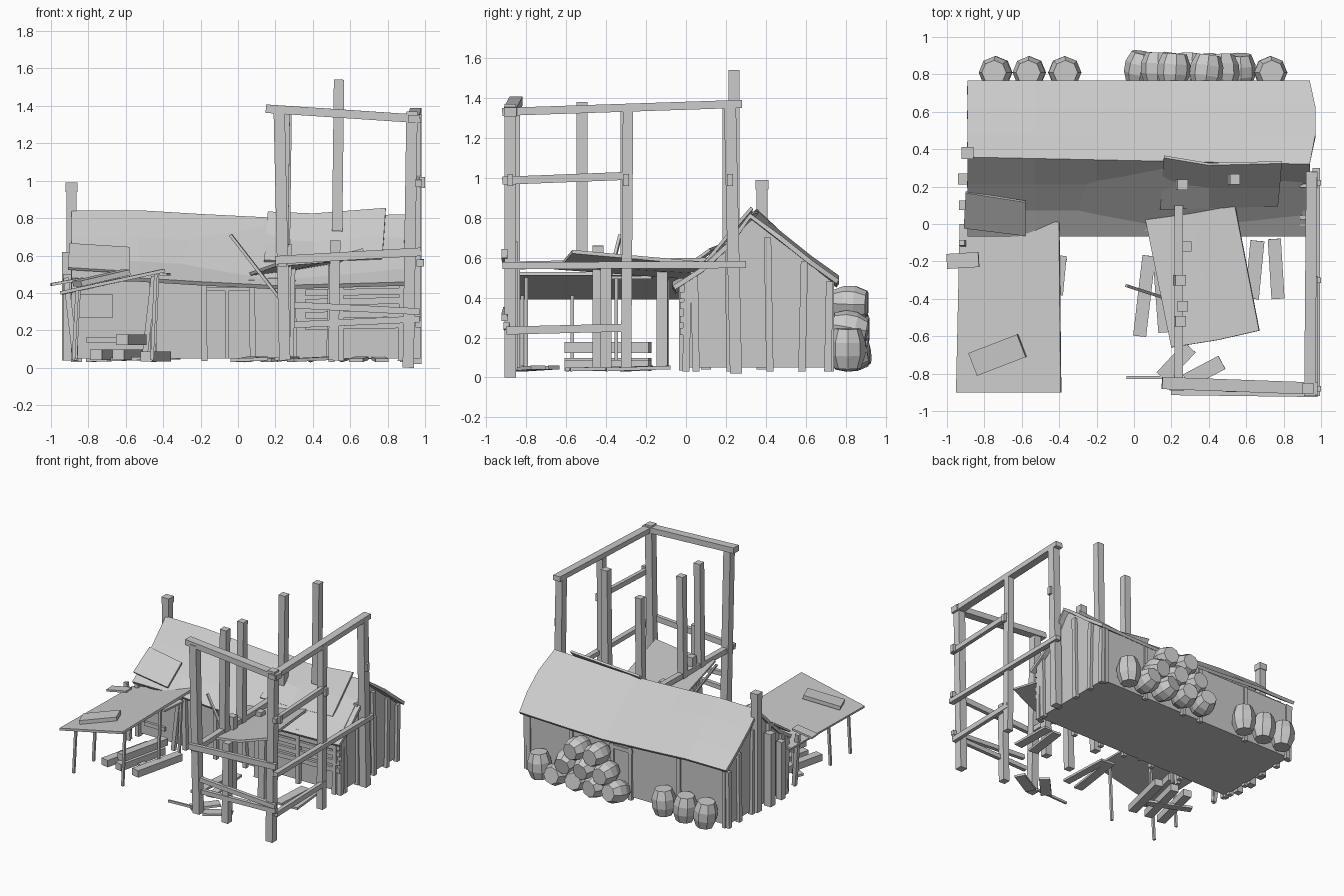
import bpy, bmesh, math, random
from mathutils import Vector, Matrix

random.seed(4)
default = bpy.data.objects.get("Cube")
if default:
    bpy.data.objects.remove(default)


def finish(name, bm):
    bmesh.ops.recalc_face_normals(bm, faces=bm.faces)
    mesh = bpy.data.meshes.new(name)
    bm.to_mesh(mesh)
    bm.free()
    obj = bpy.data.objects.new(name, mesh)
    bpy.context.collection.objects.link(obj)
    return obj


def beam(name, start, end, width=.055, height=None, taper=1.0, roll=0):
    """Squared timber running from start to end."""
    start, end = Vector(start), Vector(end)
    along = (end - start).normalized()
    guide = Vector((0, 1, 0)) if abs(along.z) > .8 else Vector((0, 0, 1))
    side = along.cross(guide).normalized()
    up = side.cross(along)
    spin = Matrix.Rotation(math.radians(roll), 3, along)
    side, up = spin @ side, spin @ up
    height = height or width
    bm = bmesh.new()
    bmesh.ops.create_cube(bm, size=1)
    for v in bm.verts:
        c = v.co.copy()
        scale = taper if c.z > 0 else 1
        v.co = start.lerp(end, c.z + .5) + (side * c.x * width + up * c.y * height) * scale
    return finish(name, bm)


def post(name, x, y, bottom, top, width=.055, lean=(0, 0), taper=1.0):
    return beam(name, (x, y, bottom), (x + lean[0], y + lean[1], top), width, taper=taper)


def sheet(name, rows, thickness=.02):
    """Thick panel through a grid of points."""
    bm = bmesh.new()
    grid = [[bm.verts.new(p) for p in row] for row in rows]
    for lower, upper in zip(grid, grid[1:]):
        for i in range(len(lower) - 1):
            bm.faces.new((lower[i], lower[i + 1], upper[i + 1], upper[i]))
    obj = finish(name, bm)
    solid = obj.modifiers.new("Thickness", "SOLIDIFY")
    solid.thickness = thickness
    solid.offset = 0
    return obj


def prism(name, outline, x0, x1):
    """Solid with a y-z outline extruded along x."""
    bm = bmesh.new()
    face = bm.faces.new([bm.verts.new((x0, y, z)) for y, z in outline])
    moved = bmesh.ops.extrude_face_region(bm, geom=[face])["geom"]
    bmesh.ops.translate(bm, vec=(x1 - x0, 0, 0),
                        verts=[g for g in moved if isinstance(g, bmesh.types.BMVert)])
    bm.faces.new([v for v in bm.verts if v.co.x == x0][:len(outline)]) if face not in bm.faces else None
    return finish(name, bm)


def barrel(name, location, tilt=0, turn=0, length=.2, radius=.088):
    """Eight-sided barrel with a bulging middle."""
    bm = bmesh.new()
    bmesh.ops.create_cone(bm, cap_ends=True, segments=8, radius1=radius, radius2=radius, depth=length)
    sides = [e for e in bm.edges if abs(e.verts[0].co.z - e.verts[1].co.z) > length / 2]
    bmesh.ops.subdivide_edges(bm, edges=sides, cuts=2, use_grid_fill=True)
    for v in bm.verts:
        if abs(v.co.z) > length * .4:
            v.co.x *= .74
            v.co.y *= .74
    obj = finish(name, bm)
    obj.location = location
    obj.rotation_euler = (math.radians(tilt), math.radians(random.uniform(-8, 8)), math.radians(turn))
    return obj


# House body with gable ends
prism("house_walls", [(0, .05), (-.01, .48), (.33, .79), (.73, .48), (.72, .05)], -.87, .9)

# Sagging roof
profile = [(-.06, .45), (.08, .54), (.22, .67), (.34, .81), (.47, .7), (.62, .58), (.76, .48)]
columns = [(-.89, .02), (-.53, .02), (-.2, 0), (.2, -.02), (.6, -.01), (.94, 0)]
rows = []
for i, (y, z) in enumerate(profile):
    bulge = .03 if i in (4, 5) else 0
    rows.append([(x + (bulge if x > .9 else 0), y - .02 * x * (i == 3), z + sag) for x, sag in columns])
sheet("roof", rows, .024)

# Loose panels lying on the roof
sheet("roof_patch_left", [[(-.91, -.02, .53), (-.58, -.06, .51)], [(-.9, .17, .66), (-.58, .12, .64)]], .015)
sheet("roof_patch_right", [
    [(.14, .08, .57), (.4, .09, .56), (.77, .1, .58)],
    [(.15, .23, .68), (.4, .2, .67), (.78, .2, .7)],
    [(.16, .36, .83), (.4, .32, .82), (.79, .33, .85)]], .016)

# Timber uprights against the walls
for x in (-.87, -.45, -.18, .08, .3, .55, .87):
    post("front_wall_post", x, -.02, .035, .47, .032, (random.uniform(-.01, .01), 0))
for x in (-.85, -.45, -.02, .14, .5, .88):
    post("back_wall_post", x, .725, .03, .48, .03)
beam("back_door_head", (-.04, .73, .42), (.16, .73, .42), .02, .03)
for y, top in ((0, .5), (.05, .53), (.22, .68), (.42, .7), (.58, .58), (.71, .48)):
    for side, x in (("left", .905), ("right", -.875)):
        post(side + "_gable_board", x, y, .03, top, .036, (0, random.uniform(-.015, .015)))

# Tall side post with cap
post("side_post", -.89, .38, .04, .95, .055)
post("side_post_cap", -.89, .38, .94, .99, .065)
post("side_post_short", -.91, .24, .04, .62, .06)
post("side_post_low", -.91, .1, .04, .5, .05)

# Shutters and boards on the front wall
for x, z in ((-.76, .33), (-.72, .15)):
    beam("front_shutter", (x - .09, -.02, z), (x + .09, -.02, z), .02, .13 if z > .2 else .03)
post("door_left_jamb", -.06, -.01, .05, .42, .02)
beam("door_head", (-.18, -.015, .42), (.08, -.015, .42), .02)
for z in (.22, .28, .35, .4):
    beam("front_wall_board", (.36, -.02, z), (.92, -.02, z + .01), .02, .035)

# Lean-to canopy and its thin legs
sheet("canopy", [[(-.95, -.9, .4), (-.39, -.9, .52)],
                 [(-.93, 0, .4), (-.4, .01, .52)]], .018)
for x, y, top in ((-.88, -.57, .41), (-.87, -.13, .41), (-.88, -.82, .41),
                  (-.46, -.8, .5), (-.46, -.35, .5), (-.45, -.1, .5)):
    post("canopy_leg", x, y, .04, top, .018, (.02, 0))
beam("canopy_brace", (-.5, -.1, .05), (-.45, -.1, .49), .03)
beam("canopy_brace_left", (-.87, -.13, .05), (-.92, -.1, .48), .03)
beam("canopy_loose_board", (-.86, -.75, .45), (-.6, -.65, .51), .13, .03)
beam("eave_loose_board", (-1, -.2, .445), (-.83, -.19, .475), .08, .015)
beam("canopy_edge_board", (-.38, -.17, .5), (-.4, -.38, .5), .04, .015)

# Scaffold uprights
post("scaffold_front_left", .25, -.86, .04, 1.38, .06, (-.03, 0))
post("scaffold_front_right", .91, -.88, 0, 1.37, .06, (.02, 0))
post("scaffold_mid_right", .95, -.3, .05, 1.36, .052, (0, .01))
post("scaffold_back_right", .95, .25, .02, 1.37, .06, (0, -.03))
for x, y, bottom, top in ((.53, .24, .73, 1.54), (.25, .21, .6, 1.38), (.24, -.3, .55, 1.36),
                          (.24, -.52, .55, 1.38), (.51, -.87, .04, .68), (.25, -.44, .05, .66),
                          (.27, -.12, .05, .58), (.5, -.4, .05, .55)):
    post("scaffold_inner_post", x, y, bottom, top, .055, (.01, 0))
for y in (-.88, -.3, .22):
    post("scaffold_cleat", .985, y, .96, 1.02, .03)

# Scaffold rails
beam("top_rail_front", (.15, -.85, 1.385), (.98, -.88, 1.33), .065, .045)
beam("top_rail_side", (.94, -.92, 1.33), (.95, .28, 1.37), .06, .04)
beam("middle_rail_side", (.965, -.92, .985), (.965, -.28, 1.01), .03, .04)
beam("deck_rail_side", (.975, -.92, .56), (.975, .3, .565), .04, .035)
beam("low_rail_side", (.965, -.9, .235), (.965, -.28, .25), .03, .04)
beam("deck_rail_inner", (.24, -.9, .56), (.24, .1, .58), .045, .04)
beam("deck_rail_front", (.2, -.9, .575), (.98, -.91, .62), .03, .045)
beam("low_rail_front", (.3, -.9, .335), (.97, -.91, .3), .03, .035)
beam("low_rail_front_second", (.3, -.88, .23), (.97, -.9, .26), .03, .035)

# Tilted deck and leaning pole
sheet("scaffold_deck", [[(.2, -.66, .55), (.45, -.62, .57), (.67, -.57, .63)],
                        [(.06, .03, .5), (.3, .06, .53), (.54, .1, .57)]], .018)
beam("leaning_pole", (-.04, -.33, .71), (.24, -.42, .35), .016)

# Timber and planks on the ground
for x, z in ((-.72, .07), (-.6, .07), (-.45, .06), (-.58, .15)):
    beam("stacked_beam", (x - .04, -.6, z), (x + .06, -.18, z), .065, .055)
for a, b, w in (((.03, -.6), (.08, -.17), .07), ((.63, -.4), (.66, -.09), .075),
                ((.77, -.4), (.75, -.08), .07), ((.15, -.82), (.3, -.66), .08),
                ((.28, -.84), (.47, -.74), .08), ((.16, -.58), (.13, -.18), .06),
                ((-.04, -.82), (.24, -.82), .015), ((-.8, -.3), (-.5, -.45), .06)):
    beam("ground_plank", (*a, .04), (*b, .05), w, .018)

# Standing barrels behind the house
for x in (-.74, -.56, -.37, .73):
    barrel("standing_barrel", (x, .81, .145))

# Pile of lying barrels
for level, count in enumerate((4, 3, 2)):
    for i in range(count):
        x = .3 + (i - (count - 1) / 2) * .175
        barrel("piled_barrel", (x, .825 + random.uniform(-.01, .01), .12 + level * .125),
               90 + random.uniform(-12, 12), random.uniform(-12, 12), .17)
